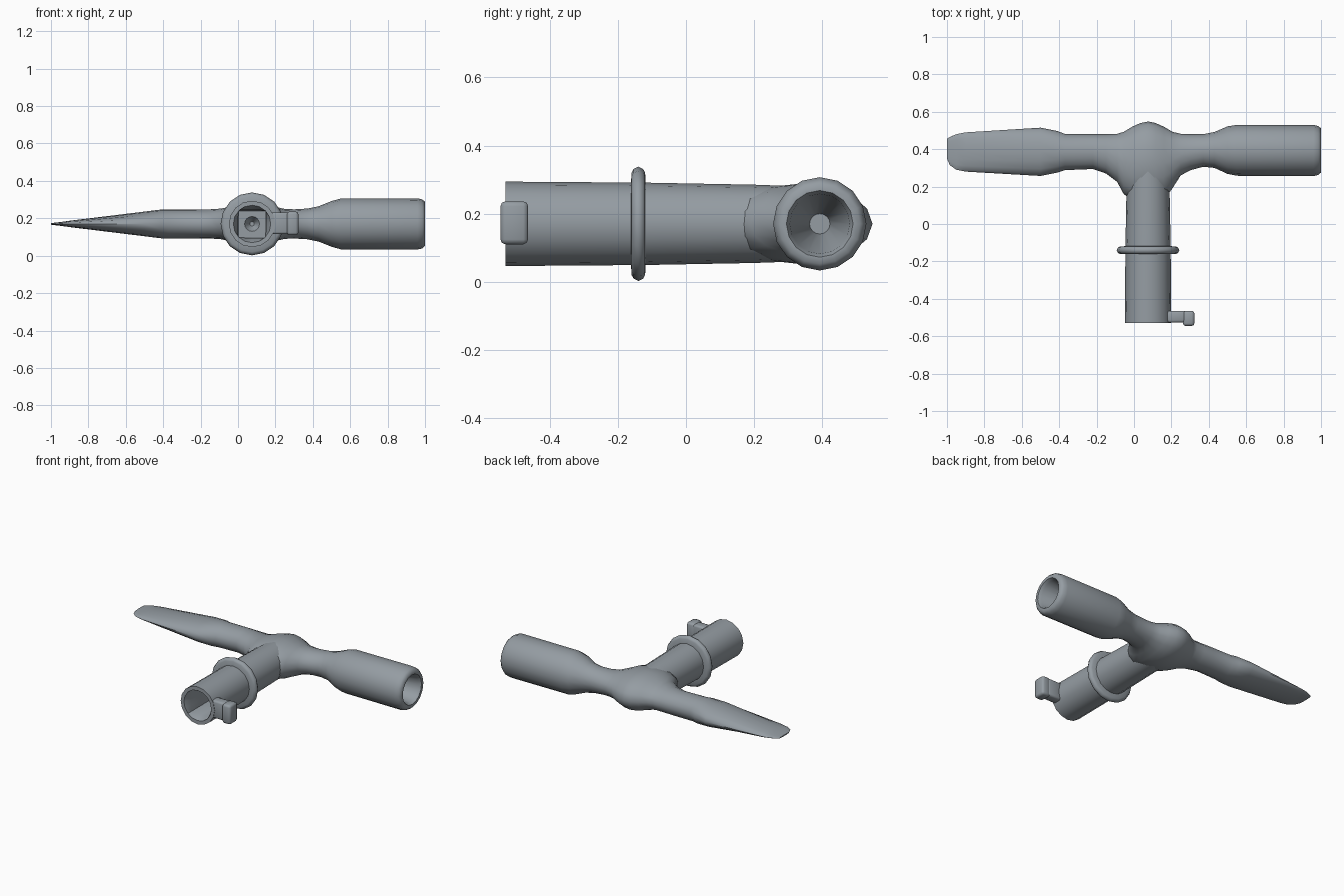
import bpy, bmesh, math
from mathutils import Vector

if "Cube" in bpy.data.objects:
    bpy.data.objects.remove(bpy.data.objects["Cube"])

CZ = 0.17    # height of both axes
SX = 0.075   # x of the stem axis

metal = bpy.data.materials.new("grey metal")
metal.diffuse_color = (0.30, 0.335, 0.365, 1)
metal.use_nodes = True
metal.node_tree.nodes["Principled BSDF"].inputs["Base Color"].default_value = metal.diffuse_color


def finish(name, bm, angle=50):
    bmesh.ops.recalc_face_normals(bm, faces=bm.faces)
    me = bpy.data.meshes.new(name)
    bm.to_mesh(me)
    bm.free()
    ob = bpy.data.objects.new(name, me)
    bpy.context.collection.objects.link(ob)
    me.materials.append(metal)
    bpy.ops.object.select_all(action='DESELECT')
    ob.select_set(True)
    bpy.context.view_layer.objects.active = ob
    bpy.ops.object.shade_smooth_by_angle(angle=math.radians(angle))
    return ob


def loft(name, rings, angle=50):
    """Skin a list of point rings and cap both ends."""
    bm = bmesh.new()
    rows = [[bm.verts.new(p) for p in r] for r in rings]
    n = len(rows[0])
    for a, b in zip(rows, rows[1:]):
        for i in range(n):
            j = (i + 1) % n
            bm.faces.new((a[i], a[j], b[j], b[i]))
    bm.faces.new(rows[0])
    bm.faces.new(rows[-1])
    return finish(name, bm, angle)


def bar_ring(x, y0, y1, rz, n=16):
    cy, ry = (y0 + y1) / 2, (y1 - y0) / 2
    return [Vector((x, cy + ry * math.cos(t), CZ + rz * math.sin(t)))
            for t in (2 * math.pi * i / n for i in range(n))]


def stem_ring(y, r, square=False, n=16):
    pts = []
    for i in range(n):
        c, s = math.cos(2 * math.pi * i / n), math.sin(2 * math.pi * i / n)
        k = r / max(abs(c), abs(s)) if square else r
        pts.append(Vector((SX + k * c, y, CZ + k * s)))
    return pts


# crossbar: flat blade, filleted hub, round socket with a conical bore
bar = [(-1.0, .35, .455, .004), (-.985, .315, .465, .006), (-.95, .29, .48, .010),
       (-.9, .28, .49, .017), (-.5, .257, .515, .066), (-.41, .275, .497, .077),
       (-.37, .288, .482, .077), (-.22, .294, .48, .077), (-.15, .27, .48, .078),
       (-.09, .225, .482, .082), (-.055, .16, .493, .09), (-.01, .13, .52, .105),
       (.035, .12, .54, .115), (.075, .12, .548, .118), (.115, .12, .54, .115),
       (.16, .13, .52, .105), (.205, .19, .493, .09), (.25, .26, .482, .08),
       (.3, .287, .48, .078), (.37, .306, .48, .082), (.43, .30, .492, .094),
       (.5, .268, .522, .122), (.55, .258, .53, .136), (.96, .256, .53, .137),
       (.985, .262, .524, .131), (1.0, .275, .511, .118), (1.0, .295, .491, .098),
       (.98, .305, .481, .088), (.6, .363, .423, .03)]
loft("crossbar", [bar_ring(*b) for b in bar])

# stem: round shank with a square socket that ends in a small drill cone
loft("stem", [stem_ring(.40, .108), stem_ring(.2, .115), stem_ring(-.12, .121),
              stem_ring(-.53, .124), stem_ring(-.53, .1),
              stem_ring(-.49, .075, True), stem_ring(-.25, .07, True),
              stem_ring(-.25, .04), stem_ring(-.2, .012)], 40)

# collar: rounded flange around the shank
collar = [(-.118, .11), (-.12, .15), (-.126, .161), (-.14, .168),
          (-.154, .161), (-.16, .15), (-.162, .11)]
loft("collar", [stem_ring(y, r) for y, r in collar], 60)


def block(name, lo, hi, bevel):
    bm = bmesh.new()
    bmesh.ops.create_cube(bm, size=1)
    for v in bm.verts:
        v.co = Vector([(l + h) / 2 + c * (h - l) for l, h, c in zip(lo, hi, v.co)])
    bmesh.ops.bevel(bm, geom=bm.edges[:], offset=bevel, segments=2,
                    affect='EDGES', profile=0.5)
    return finish(name, bm, 50)


# side catch at the mouth of the stem
block("catch_neck", (.17, -.527, .115), (.28, -.464, .232), .012)
block("catch_head", (.262, -.545, .11), (.323, -.464, .236), .014)
